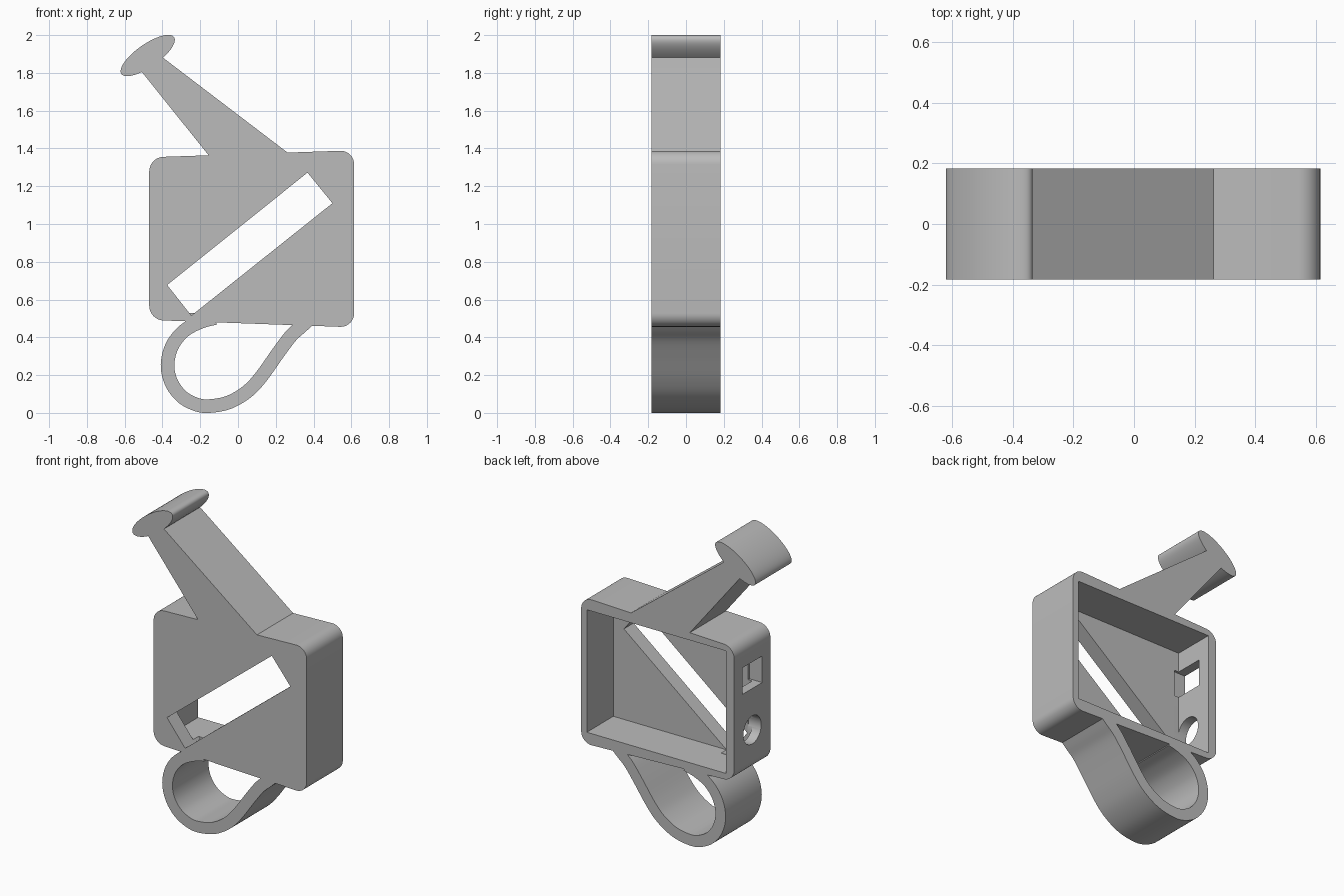
import bpy, bmesh
from math import cos, sin, pi, radians
from mathutils import Vector

old = bpy.data.objects.get("Cube")
if old:
    bpy.data.objects.remove(old, do_unlink=True)

HALF = 0.183  # half the depth shared by every part

grey = bpy.data.materials.new("plain_grey")
grey.use_nodes = True
grey.diffuse_color = (0.5, 0.5, 0.5, 1)
grey.node_tree.nodes["Principled BSDF"].inputs["Base Color"].default_value = (0.5, 0.5, 0.5, 1)


def finish(name, bm):
    """Turn a bmesh into a grey object."""
    bmesh.ops.recalc_face_normals(bm, faces=bm.faces)
    mesh = bpy.data.meshes.new(name)
    bm.to_mesh(mesh)
    bm.free()
    mesh.materials.append(grey)
    obj = bpy.data.objects.new(name, mesh)
    bpy.context.collection.objects.link(obj)
    return obj


def extrude(bm, offset):
    grown = bmesh.ops.extrude_face_region(bm, geom=bm.faces[:])
    moved = [v for v in grown["geom"] if isinstance(v, bmesh.types.BMVert)]
    bmesh.ops.translate(bm, verts=moved, vec=offset)


def prism(name, points, y0=-HALF, y1=HALF, radius=0):
    """Extrude an (x, z) outline along y, optionally rounding its corners."""
    bm = bmesh.new()
    bm.faces.new([bm.verts.new((x, y0, z)) for x, z in points])
    extrude(bm, (0, y1 - y0, 0))
    if radius:
        corners = [e for e in bm.edges
                   if abs(e.verts[0].co.y - e.verts[1].co.y) > 0.01]
        bmesh.ops.bevel(bm, geom=corners, offset=radius, segments=10,
                        profile=0.5, affect='EDGES')
    return finish(name, bm)


def side_prism(name, points, x0, x1):
    """Extrude a (y, z) outline along x."""
    bm = bmesh.new()
    bm.faces.new([bm.verts.new((x0, y, z)) for y, z in points])
    extrude(bm, (x1 - x0, 0, 0))
    return finish(name, bm)


def cut(target, cutter):
    mod = target.modifiers.new(cutter.name, 'BOOLEAN')
    mod.operation = 'DIFFERENCE'
    mod.solver = 'EXACT'
    mod.object = cutter
    bpy.context.view_layer.objects.active = target
    bpy.ops.object.modifier_apply(modifier=mod.name)
    bpy.data.objects.remove(cutter, do_unlink=True)


def spline(points, steps=6):
    """Smooth open curve through the given points."""
    p = [Vector(q) for q in points]
    p = [2 * p[0] - p[1]] + p + [2 * p[-1] - p[-2]]
    out = []
    for a, b, c, d in zip(p, p[1:], p[2:], p[3:]):
        for i in range(steps):
            t = i / steps
            out.append(0.5 * (2 * b + (c - a) * t + (2 * a - 5 * b + 4 * c - d) * t**2
                              + (3 * b - a - 3 * c + d) * t**3))
    return out + [p[-2]]


# Case: rounded box, open at the back
case = prism("case", [(-0.47, 0.492), (0.615, 0.453), (0.615, 1.39), (-0.47, 1.353)], radius=0.075)
cut(case, prism("cavity", [(-0.41, 0.53), (0.575, 0.53), (0.575, 1.315), (-0.41, 1.315)],
                -0.085, 0.3))

# Slanted slot through the front plate
cut(case, prism("slot", [(-0.247, 0.515), (0.5, 1.11), (0.368, 1.272), (-0.375, 0.677)],
                -0.3, -0.03))

# Square and round openings in the side wall
cut(case, side_prism("square_opening", [(-0.1, 1.02), (0.1, 1.02), (0.1, 1.19), (-0.1, 1.19)],
                     -0.6, -0.38))
ring = [(0.09 * cos(2 * pi * i / 40), 0.755 + 0.09 * sin(2 * pi * i / 40)) for i in range(40)]
cut(case, side_prism("round_opening", ring, -0.6, -0.38))

# Tapered arm
arm = prism("arm", [(-0.155, 1.34), (0.265, 1.355), (0.265, 1.376), (-0.39, 1.875),
                    (-0.43, 1.905), (-0.525, 1.825), (-0.155, 1.363)])

# Oval head across the end of the arm
tilt = radians(35)
oval = []
for i in range(64):
    u, v = 0.17 * cos(2 * pi * i / 64), 0.06 * sin(2 * pi * i / 64)
    oval.append((-0.478 + u * cos(tilt) - v * sin(tilt), 1.892 + u * sin(tilt) + v * cos(tilt)))
head = prism("head", oval)

# Teardrop loop under the case: a band of constant width along a curve
path = spline([(-0.12, 0.503), (-0.2, 0.481), (-0.286, 0.434), (-0.349, 0.354), (-0.373, 0.254),
               (-0.352, 0.159), (-0.296, 0.085), (-0.222, 0.045), (-0.153, 0.036),
               (-0.048, 0.056), (0.05, 0.114), (0.124, 0.193), (0.212, 0.317),
               (0.28, 0.407), (0.338, 0.46), (0.39, 0.51)])
bm = bmesh.new()
rows = []
for i, q in enumerate(path):
    along = (path[min(i + 1, len(path) - 1)] - path[max(i - 1, 0)]).normalized()
    side = Vector((-along.y, along.x)) * 0.036
    rows.append([bm.verts.new((e.x, -HALF, min(e.y, 0.505))) for e in (q - side, q + side)])
for (a, b), (c, d) in zip(rows, rows[1:]):
    bm.faces.new((a, b, d, c))
extrude(bm, (0, 2 * HALF, 0))
loop = finish("loop", bm)

# Smooth curved walls while keeping crisp edges
bpy.ops.object.select_all(action='DESELECT')
for obj in (case, arm, head, loop):
    obj.select_set(True)
bpy.context.view_layer.objects.active = case
bpy.ops.object.shade_smooth_by_angle(angle=radians(30))
